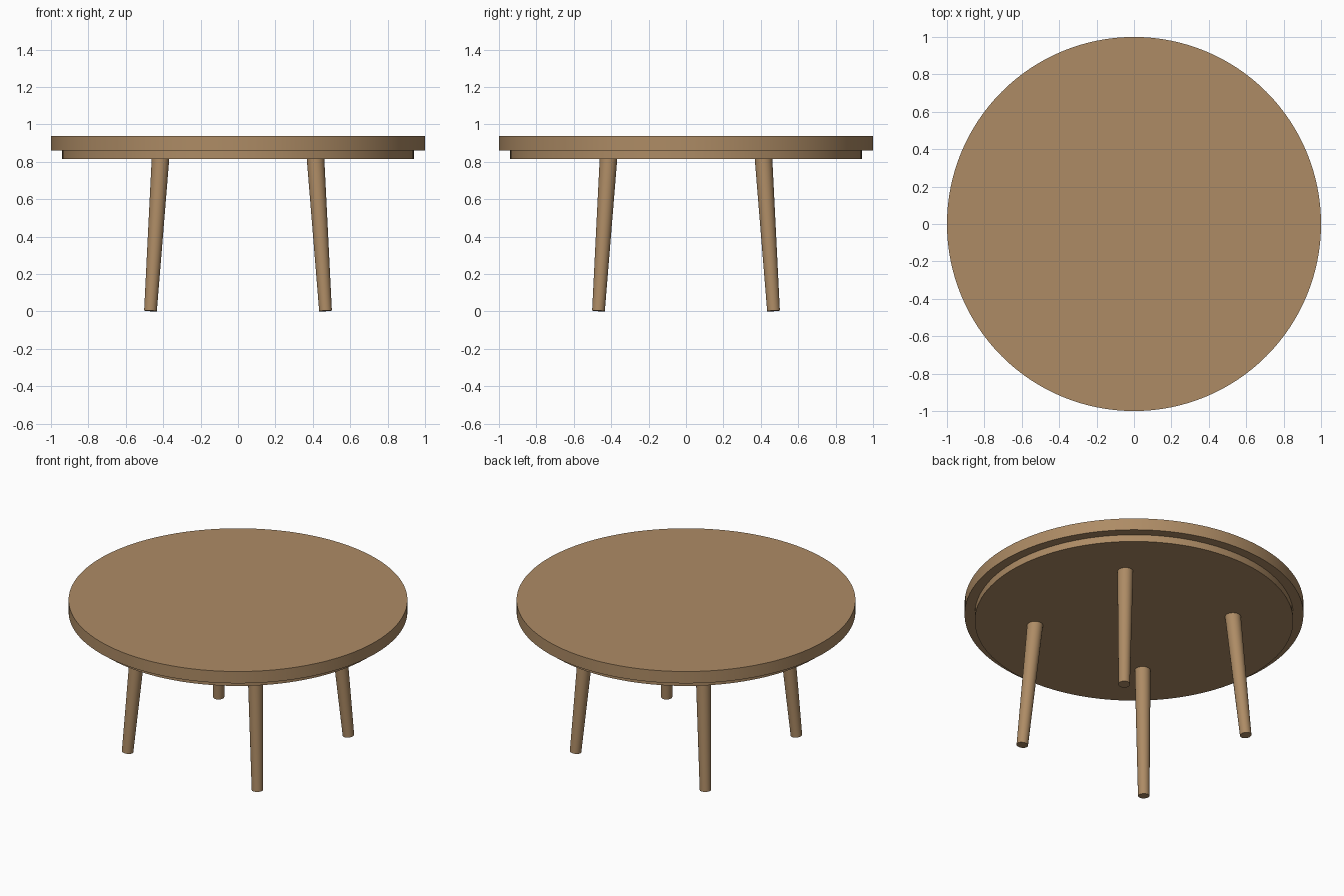
import bpy
import math
from mathutils import Vector

if "Cube" in bpy.data.objects:
    bpy.data.objects.remove(bpy.data.objects["Cube"])

wood = bpy.data.materials.new("wood")
wood.diffuse_color = (0.42, 0.26, 0.13, 1)
wood.use_nodes = True
wood.node_tree.nodes["Principled BSDF"].inputs["Base Color"].default_value = wood.diffuse_color


def cone(name, bottom, top, r_bottom, r_top, sides):
    """Round tapered part between two points, caps square to its axis."""
    a, b = Vector(bottom), Vector(top)
    axis = b - a
    bpy.ops.mesh.primitive_cone_add(
        vertices=sides, radius1=r_bottom, radius2=r_top, depth=axis.length,
        location=(a + b) / 2, rotation=axis.to_track_quat('Z', 'Y').to_euler())
    obj = bpy.context.object
    obj.name = name
    obj.data.materials.append(wood)
    bpy.ops.object.shade_smooth_by_angle(angle=math.radians(30))
    return obj


# Round top and the smaller disc under it
cone("table_top", (0, 0, 0.86), (0, 0, 0.937), 1.0, 1.0, 128)
cone("under_disc", (0, 0, 0.815), (0, 0, 0.86), 0.94, 0.94, 128)

# Four splayed legs, thicker towards the top
for side_x, x in (("left", -1), ("right", 1)):
    for side_y, y in (("front", -1), ("back", 1)):
        cone(f"{side_y}_{side_x}_leg",
             (0.468 * x, 0.468 * y, 0.003), (0.414 * x, 0.414 * y, 0.825),
             0.034, 0.047, 32)
